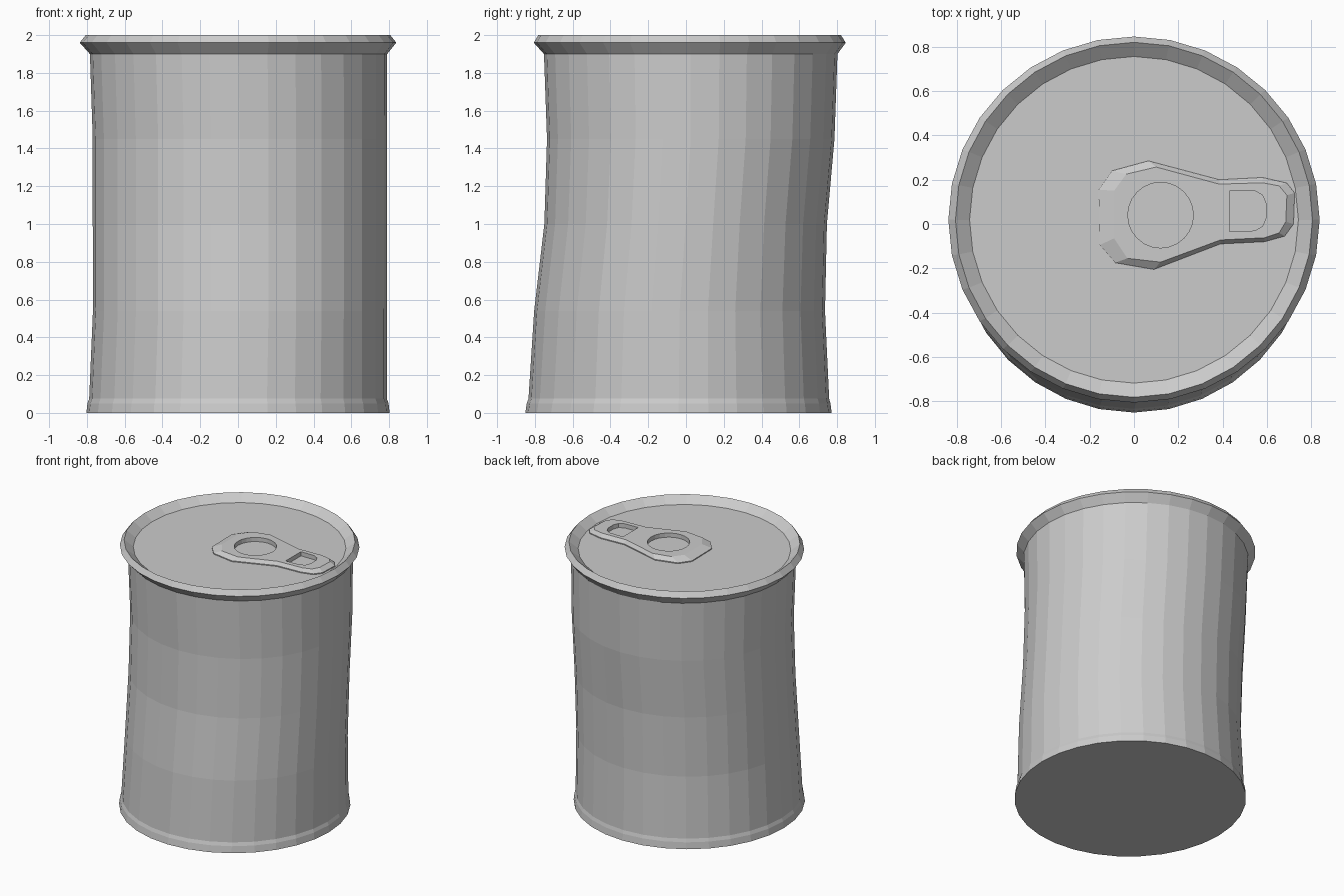
import bpy, bmesh
from math import cos, sin, pi

if "Cube" in bpy.data.objects:
    bpy.data.objects.remove(bpy.data.objects["Cube"])

SEGS = 32


def add_object(name, bm):
    bmesh.ops.recalc_face_normals(bm, faces=bm.faces)
    mesh = bpy.data.meshes.new(name)
    bm.to_mesh(mesh)
    bm.free()
    ob = bpy.data.objects.new(name, mesh)
    bpy.context.scene.collection.objects.link(ob)
    return ob


def loft(name, rings):
    """Closed solid skinned through rings of equal point count."""
    bm = bmesh.new()
    loops = [[bm.verts.new(p) for p in ring] for ring in rings]
    n = len(loops[0])
    for a, b in zip(loops, loops[1:]):
        for i in range(n):
            j = (i + 1) % n
            bm.faces.new((a[i], a[j], b[j], b[i]))
    bm.faces.new(loops[0][::-1])
    bm.faces.new(loops[-1])
    return add_object(name, bm)


def ellipse(cx, cy, rx, ry, z, n=SEGS):
    return [(cx + rx * cos(2 * pi * i / n), cy + ry * sin(2 * pi * i / n), z)
            for i in range(n)]


# Slightly bent can: centre x, centre y, radius x, radius y, height
can_profile = [
    (0, -.04, .803, .811, 0), (0, -.039, .797, .804, .05),
    (0, -.038, .788, .796, .075), (.01, -.034, .778, .77, .54),
    (.01, -.002, .779, .748, 1.0), (.01, .025, .779, .761, 1.45),
    (.003, .025, .787, .777, 1.9), (0, .02, .838, .826, 1.96),
    (0, .019, .806, .801, 2.0), (0, .019, .742, .737, 1.95),
]
loft("can_body", [ellipse(*p) for p in can_profile])

# Pull tab: outline and the raised edge inside it
outer = [(-.16, .155), (-.155, -.095), (-.085, -.175), (.09, -.205),
         (.39, -.09), (.59, -.08), (.68, -.055), (.72, 0),
         (.725, .14), (.69, .185), (.58, .21), (.385, .2),
         (.065, .285), (-.10, .24)]
inner = [(-.09, .15), (-.09, -.065), (-.03, -.155), (.12, -.172),
         (.39, -.072), (.59, -.062), (.655, -.04), (.685, .01),
         (.69, .13), (.655, .172), (.58, .186), (.385, .18),
         (.1, .257), (-.035, .225)]
tab = loft("pull_tab", [[(x, y, 1.945) for x, y in outer],
                        [(x, y, 1.957) for x, y in outer],
                        [(x, y, 1.982) for x, y in inner]])

# Round rivet hole and rounded finger hole
slot = [(.43, .15), (.43, -.035), (.545, -.03), (.58, -.01), (.597, .03),
        (.597, .09), (.58, .13), (.545, .15)]
holes = [
    loft("rivet_hole_cutter", [ellipse(.12, .04, .148, .148, z, 24) for z in (1.9, 2.1)]),
    loft("finger_hole_cutter", [[(x, y, z) for x, y in slot] for z in (1.9, 2.1)]),
]
bpy.context.view_layer.objects.active = tab
for cutter in holes:
    cutter.hide_render = True
    mod = tab.modifiers.new("hole", 'BOOLEAN')
    mod.operation = 'DIFFERENCE'
    mod.solver = 'EXACT'
    mod.object = cutter
    bpy.ops.object.modifier_apply(modifier=mod.name)
    bpy.data.objects.remove(cutter)
